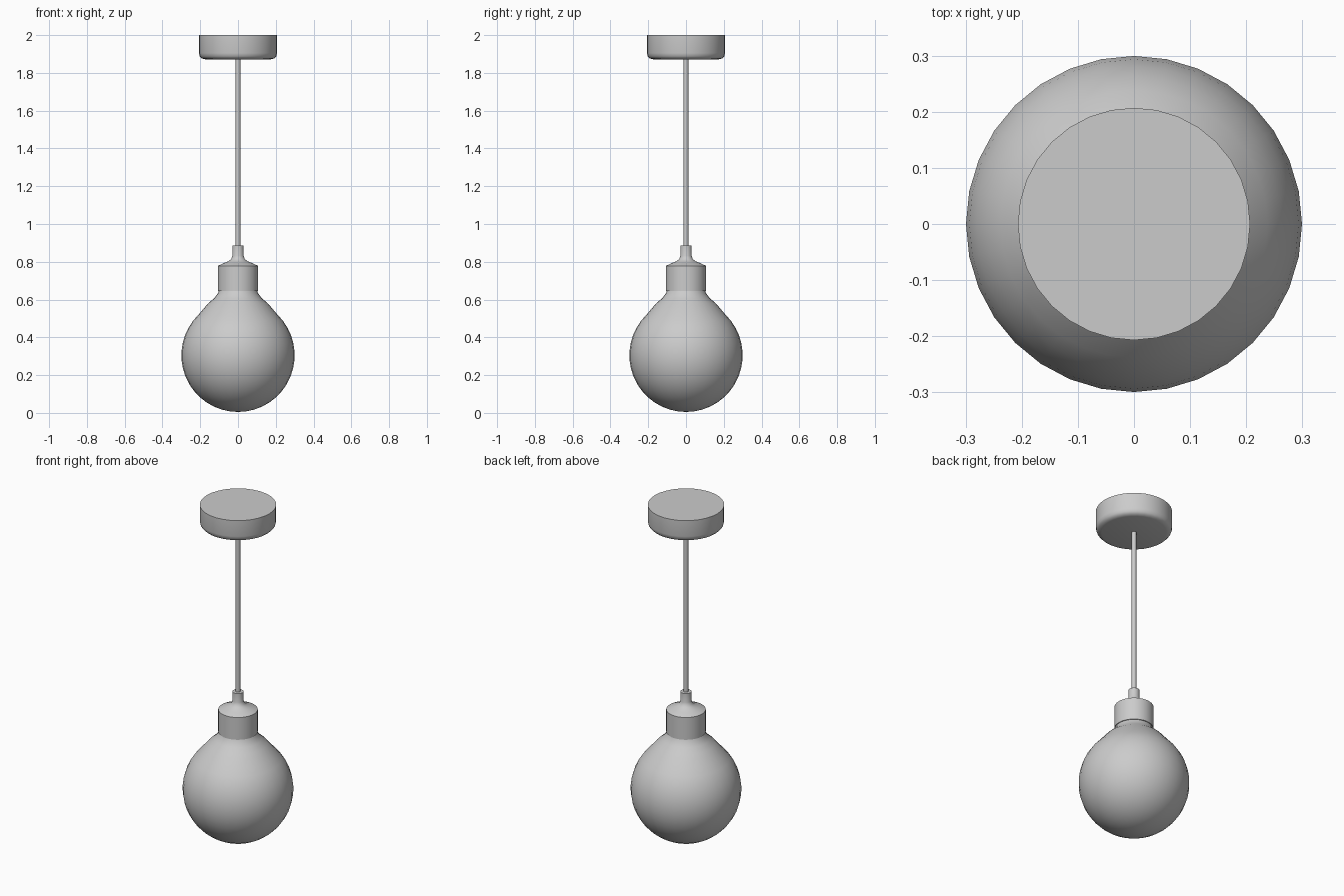
import bpy, bmesh, math

if "Cube" in bpy.data.objects:
    bpy.data.objects.remove(bpy.data.objects["Cube"])


def lathe(name, profile, segments=32, angle=35):
    """Revolve (radius, z) points around z; radius 0 makes a pole."""
    bm = bmesh.new()
    rings = []
    for r, z in profile:
        if r == 0:
            rings.append([bm.verts.new((0, 0, z))])
        else:
            rings.append([bm.verts.new((r * math.cos(2 * math.pi * i / segments),
                                        r * math.sin(2 * math.pi * i / segments), z))
                          for i in range(segments)])
    for a, b in zip(rings, rings[1:]):
        for i in range(segments):
            j = (i + 1) % segments
            quad = [a[i % len(a)], a[j % len(a)], b[j % len(b)], b[i % len(b)]]
            bm.faces.new(list(dict.fromkeys(quad)))
    bmesh.ops.recalc_face_normals(bm, faces=bm.faces)
    mesh = bpy.data.meshes.new(name)
    bm.to_mesh(mesh)
    bm.free()
    obj = bpy.data.objects.new(name, mesh)
    bpy.context.collection.objects.link(obj)
    bpy.ops.object.select_all(action='DESELECT')
    obj.select_set(True)
    bpy.context.view_layer.objects.active = obj
    bpy.ops.object.shade_smooth_by_angle(angle=math.radians(angle))
    return obj


# Ceiling rose with rounded lower edge
lathe("ceiling_rose", [(0, 2.0), (0.207, 2.0), (0.207, 1.905), (0.203, 1.888),
                       (0.193, 1.877), (0.175, 1.872), (0, 1.872)])

# Hanging cord
lathe("cord", [(0, 1.88), (0.0125, 1.88), (0.0125, 0.87), (0, 0.87)], 16)

# Lamp holder: cord grip, flared shoulder and cylindrical cap
lathe("lamp_holder", [(0, 0.885), (0.03, 0.885), (0.03, 0.832), (0.036, 0.815),
                      (0.05, 0.803), (0.075, 0.793), (0.107, 0.778),
                      (0.107, 0.645), (0, 0.645)])

# Globe bulb: sphere blending into a flared neck
radius, centre = 0.30, 0.305
globe = [(0, 0.005)]
for k in range(1, 17):
    t = math.radians(k * 8.5)
    globe.append((radius * math.sin(t), centre - radius * math.cos(t)))
neck = [(0.158, 0.580), (0.127, 0.606), (0.107, 0.632), (0.100, 0.650), (0, 0.650)]
lathe("globe_bulb", globe + neck, 32, 40)
